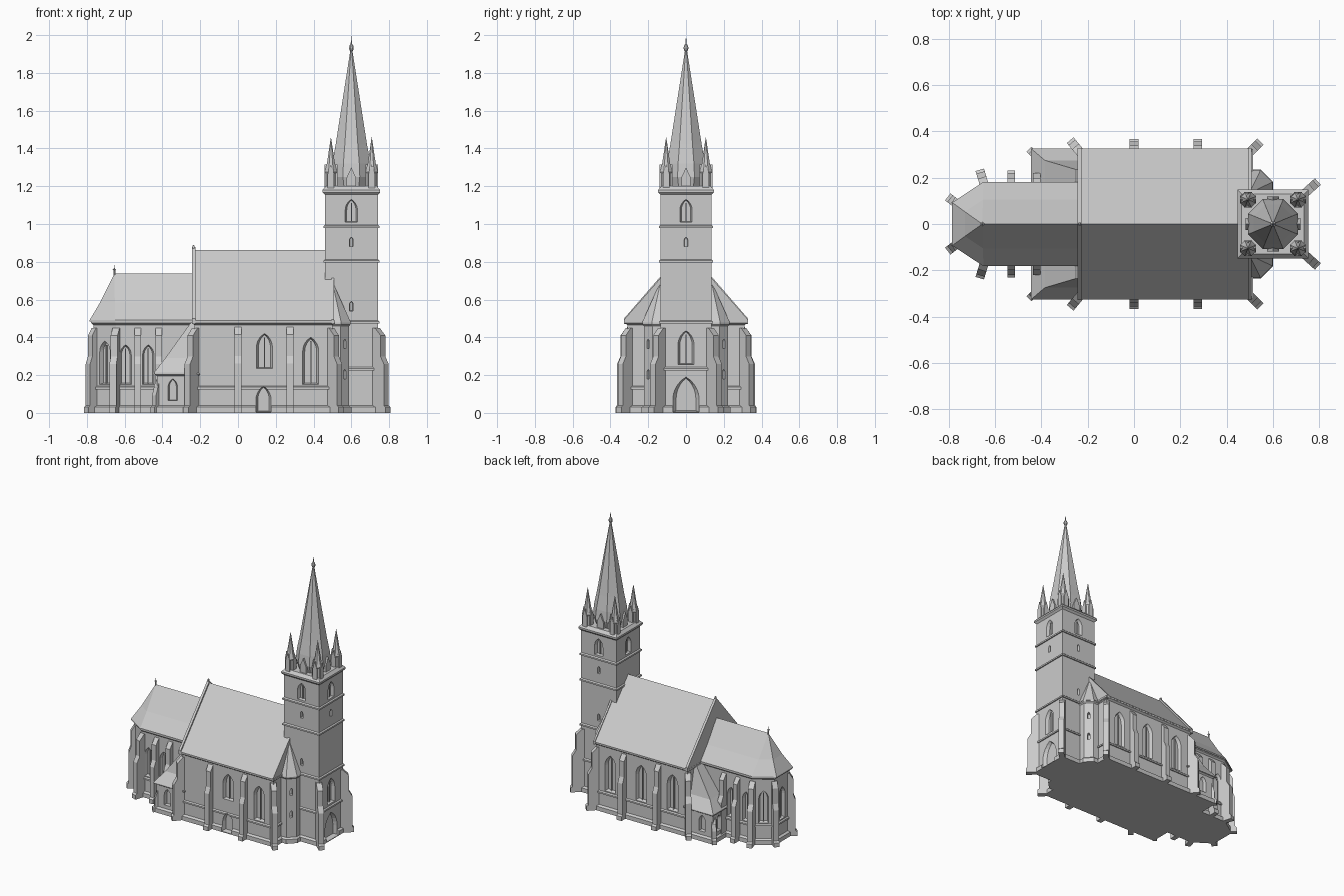
import bpy, bmesh
from math import sin, cos, pi, radians
from mathutils import Vector

cube = bpy.data.objects.get("Cube")
if cube:
    bpy.data.objects.remove(cube, do_unlink=True)

stone = bpy.data.materials.new("pale_grey_stone")
stone.use_nodes = True
GREY = (0.6, 0.6, 0.6, 1)
stone.diffuse_color = GREY
stone.node_tree.nodes["Principled BSDF"].inputs["Base Color"].default_value = GREY


def loft(name, rings):
    """Closed solid through rings of equal point count."""
    bm = bmesh.new()
    loops = [[bm.verts.new(p) for p in ring] for ring in rings]
    n = len(loops[0])
    for a, b in zip(loops, loops[1:]):
        for i in range(n):
            j = (i + 1) % n
            bm.faces.new((a[i], a[j], b[j], b[i]))
    bm.faces.new(loops[0])
    bm.faces.new(loops[-1])
    bmesh.ops.remove_doubles(bm, verts=bm.verts, dist=1e-5)
    bmesh.ops.recalc_face_normals(bm, faces=bm.faces)
    mesh = bpy.data.meshes.new(name)
    bm.to_mesh(mesh)
    bm.free()
    mesh.materials.append(stone)
    obj = bpy.data.objects.new(name, mesh)
    bpy.context.scene.collection.objects.link(obj)
    return obj


def offset(pts, d):
    """Grow a convex counter-clockwise outline by d."""
    out = []
    for i, p in enumerate(pts):
        p, a, b = Vector(p), Vector(pts[i - 1]), Vector(pts[(i + 1) % len(pts)])
        e, f = (p - a).normalized(), (b - p).normalized()
        m, n = Vector((e.y, -e.x)), Vector((f.y, -f.x))
        out.append(p + (m + n) * d / (1 + m.dot(n)))
    return out


def band(z, d=0.008):
    return [(z, 0), (z, d), (z + 0.011, d), (z + 0.018, 0)]


PLINTH = [(0, 0.014), (0.03, 0.014), (0.04, 0)]


def walls(name, pts, steps):
    return loft(name, [[(q.x, q.y, z) for q in offset(pts, d)] for z, d in steps])


def rect(x0, x1, y0, y1):
    return [(x0, y0), (x1, y0), (x1, y1), (x0, y1)]


def turned(name, x, y, steps, n=8):
    """Upright n-sided solid with flat sides towards the axes."""
    return loft(name, [[(x + r * cos(2 * pi * (i + .5) / n), y + r * sin(2 * pi * (i + .5) / n), z)
                        for i in range(n)] for z, r in steps])


def place(p, angle, u, d, z):
    """u runs along the wall, d outwards from it."""
    a = radians(angle)
    return (p[0] + d * cos(a) - u * sin(a), p[1] + d * sin(a) + u * cos(a), z)


def lancet(w, z0, z1):
    spring = z1 - w * sin(pi / 3)
    arc = [(-w / 2 + w * cos(t * pi / 15), spring + w * sin(t * pi / 15)) for t in range(6)]
    return [(-w / 2, z0), (w / 2, z0)] + arc + [(-u, z) for u, z in arc[-2::-1]]


def cut(body, openings):
    """Splayed pointed recesses; tall ones get a mullion."""
    for p, angle, w, z0, z1, mullion in openings:
        mid = (z0 + z1) / 2
        shape = lancet(w, z0, z1)
        cutter = loft("opening_cutter", [[place(p, angle, u * s, d, mid + (z - mid) * t) for u, z in shape]
                                         for d, s, t in ((.03, 1, 1), (0, 1, 1), (-.022, .75, .93))])
        mod = body.modifiers.new("opening", "BOOLEAN")
        mod.operation, mod.solver, mod.object = "DIFFERENCE", "EXACT", cutter
        bpy.context.view_layer.objects.active = body
        bpy.ops.object.modifier_apply(modifier=mod.name)
        bpy.data.objects.remove(cutter, do_unlink=True)
        if mullion:
            loft("window_mullion", [[place(p, angle, u, d, z) for u, d in rect(-.003, .003, -.024, -.012)]
                                    for z in (z0 + .005, z1 - .02)])


def buttress(name, p, angle, depth, h, w=0.038):
    mid = h * 0.62
    prof = [(-.04, 0), (depth + .012, 0), (depth + .012, .03), (depth, .04), (depth, mid - .02),
            (depth * .62, mid + .02), (depth * .62, h - .04), (0, h), (-.04, h)]
    loft(name, [[place(p, angle, u, d, z) for d, z in prof] for u in (-w / 2, w / 2)])


def gable(name, p, angle, w, z0, eave, peak, d0, d1):
    prof = [(-w / 2, z0), (w / 2, z0), (w / 2, eave), (0, peak), (-w / 2, eave)]
    return loft(name, [[place(p, angle, u, d, z) for u, z in prof] for d in (d0, d1)])


# Nave walls and openings
nave = walls("nave_walls", rect(-.23, .50, -.31, .31), PLINTH + band(.125) + [(.465, 0), (.475, .014), (.488, .014)])
cut(nave, [((.135, -.31), -90, .08, .005, .14, False), ((.14, -.31), -90, .085, .235, .42, True),
           ((.385, -.31), -90, .085, .15, .40, True)]
    + [((x, .31), 90, .085, .15, .41, True) for x in (-.11, .14, .385)])

# Nave roof with raised gable ends
gable("nave_roof", (0, 0), 0, .65, .48, .488, .862, -.235, .505)
gable("chancel_gable_parapet", (0, 0), 0, .655, .47, .50, .878, -.243, -.226)
gable("tower_gable_parapet", (0, 0), 0, .655, .47, .494, .868, .495, .508)
turned("gable_finial", -.235, 0, [(.86, .008), (.885, .008), (.89, 0)], 4)

# Chancel with polygonal apse
chancel_plan = [(-.20, -.165), (-.20, .165), (-.645, .165), (-.765, .085), (-.765, -.085), (-.645, -.165)]
chancel = walls("chancel_walls", chancel_plan, PLINTH + band(.125) + [(.465, 0), (.475, .012), (.488, .012)])
chancel_windows = [((-.765, 0), 180, .065, .15, .38, True)]
for s in (-1, 1):
    chancel_windows += [((x, s * .165), s * 90, .06, .15, .36, True) for x in (-.595, -.475)]
    chancel_windows += [((-.705, s * .125), s * 123.7, .065, .15, .38, True)]
cut(chancel, chancel_windows)


def roof_ring(y, x_side, x_end, y_end, z):
    half = [(-.23, y), (x_side, y), (x_end, y_end)]
    return [(a, b, z) for a, b in half] + [(a, -b, z) for a, b in half[::-1]]


loft("chancel_roof", [roof_ring(.182, -.65, -.785, .093, .483), roof_ring(.182, -.65, -.785, .093, .492),
                      roof_ring(.105, -.652, -.73, .053, .585), roof_ring(0, -.655, -.655, 0, .737)])
turned("apse_finial", -.655, 0, [(.72, .006), (.755, .006), (.76, .01), (.765, .003), (.785, 0)], 6)

# Parts standing on both sides
for s in (-1, 1):
    # Side chapel with hipped lean-to roof
    y0, y1 = sorted((s * .12, s * .31))
    chapel = walls("side_chapel_walls", rect(-.43, -.21, y0, y1), PLINTH + [(.195, 0), (.203, .01), (.212, .01)])
    cut(chapel, [((-.345, s * .31), s * 90, .05, .065, .18, False), ((-.43, s * .24), 180, .045, .065, .18, False)])
    loft("side_chapel_roof", [
        [(x, s * y, z) for x, y in rect(xa, -.23, .12, yb)]
        for xa, yb, z in ((-.445, .326, .205), (-.445, .326, .213), (-.385, .275, .29), (-.25, .235, .478))])
    buttress("chapel_buttress", (-.42, s * .29), s * 135, .035, .18, .03)

    # Stair turret between nave and tower
    turret = turned("stair_turret", .51, s * .145, [(0, .097), (.03, .097), (.04, .085), (.46, .085),
                                                    (.468, .092), (.48, .092)])
    a = s * 45
    wall_point = (.51 + .0785 * cos(radians(a)), s * .145 + .0785 * sin(radians(a)))
    cut(turret, [(wall_point, a, .016, z, z + .05, False) for z in (.18, .34)])
    loft("stair_turret_roof", [[(.51 + r * cos(pi * (i + .5) / 4) - t, s * (.145 - t) + r * sin(pi * (i + .5) / 4), z)
                                for i in range(8)] for r, t, z in ((.095, 0, .478), (0, .012, .70))])

    # Buttresses
    for x in (0, .275):
        buttress("nave_buttress", (x, s * .31), s * 90, .046, .455)
    for x in (-.53, -.42):
        buttress("chancel_buttress", (x, s * .165), s * 90, .055, .45, .034)
    for name, x, y, angle, depth in (
            ("nave_corner_buttress", .495, .305, 45, .06), ("nave_corner_buttress", -.228, .305, 130, .062),
            ("apse_buttress", -.645, .165, 107, .06), ("apse_buttress", -.763, .085, 142, .04),
            ("tower_buttress", .738, .133, 42, .063)):
        buttress(name, (x, s * y), s * angle, depth, .45)

# Tower shaft
tower = walls("tower_walls", rect(.46, .74, -.135, .135), PLINTH + band(.225) + band(.472) + band(.795) + band(.978)
              + [(1.155, 0), (1.168, .013), (1.18, .013), (1.20, -.005)])
tower_openings = [((.74, 0), 0, .14, .005, .19, False), ((.74, 0), 0, .085, .255, .435, True),
                  ((.74, 0), 0, .02, .88, .93, False), ((.46, 0), 180, .065, 1.01, 1.13, True)]
for angle, p in ((0, (.74, 0)), (90, (.60, .135)), (-90, (.60, -.135))):
    tower_openings.append((p, angle, .065, 1.01, 1.13, True))
    if angle:
        tower_openings += [(p, angle, .02, .88, .93, False), (p, angle, .02, .54, .59, False)]
cut(tower, tower_openings)

# Octagonal spire with ball and needle
turned("spire", .60, 0, [(1.19, .10), (1.25, .117), (1.32, .11), (1.42, .09), (1.93, .004)])
turned("spire_ball", .60, 0, [(1.91, .004), (1.92, .011), (1.932, .014), (1.944, .011), (1.954, .004),
                              (1.965, .003), (2.0, 0)])

# Corner pinnacles and dormers around the spire
for sx in (-1, 1):
    for sy in (-1, 1):
        x, y = .60 + sx * .108, sy * .105
        turned("pinnacle_base", x, y, [(1.18, .036), (1.195, .032), (1.29, .032)], 8)
        turned("pinnacle_spire", x, y, [(1.265, .032), (1.275, .036), (1.32, .023), (1.445, .003), (1.46, 0)], 8)
        for angle in (0, 90, 180, 270):
            gable("pinnacle_gable", (x, y), angle, .034, 1.19, 1.265, 1.315, 0, .034)
for k in range(4):
    gable("spire_dormer", (.60, 0), k * 90, .05, 1.18, 1.245, 1.30, .04, .118)
